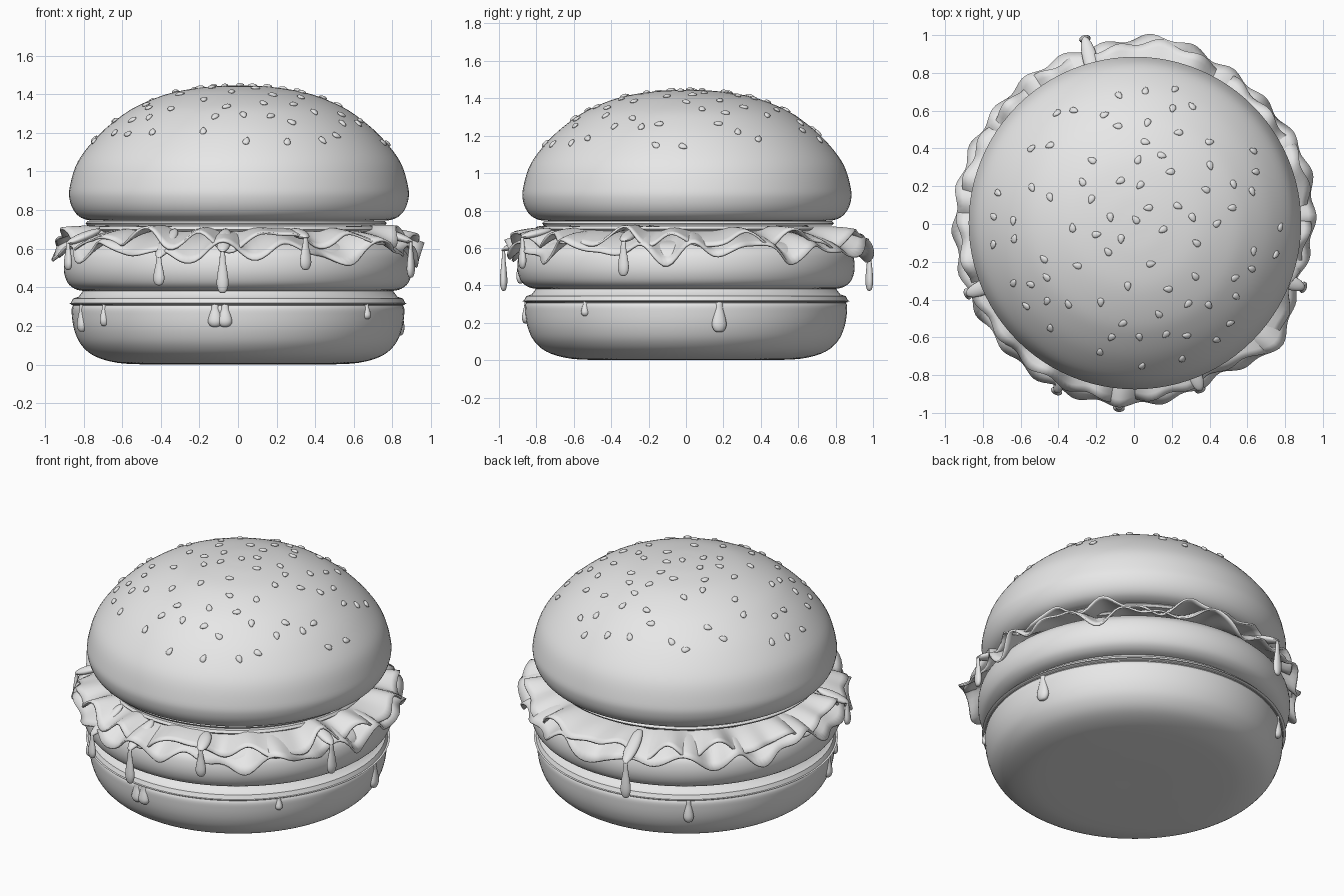
import bpy, bmesh, math, random
from mathutils import Vector, Matrix

if "Cube" in bpy.data.objects:
    bpy.data.objects.remove(bpy.data.objects["Cube"])

random.seed(11)
TAU = math.tau
grey = bpy.data.materials.new("plain grey")
grey.diffuse_color = (0.8, 0.8, 0.8, 1)
grey.use_nodes = True
grey.node_tree.nodes["Principled BSDF"].inputs["Base Color"].default_value = grey.diffuse_color


def finish(name, bm, angle=40):
    """Turn a bmesh into a smooth shaded object."""
    bmesh.ops.recalc_face_normals(bm, faces=bm.faces)
    me = bpy.data.meshes.new(name)
    bm.to_mesh(me)
    bm.free()
    me.materials.append(grey)
    ob = bpy.data.objects.new(name, me)
    bpy.context.collection.objects.link(ob)
    bpy.ops.object.select_all(action='DESELECT')
    ob.select_set(True)
    bpy.context.view_layer.objects.active = ob
    bpy.ops.object.shade_smooth_by_angle(angle=math.radians(angle))
    return ob


def spline(pts, steps=5):
    """Smooth curve through profile points."""
    p = [pts[0]] + list(pts) + [pts[-1]]
    out = []
    for i in range(1, len(p) - 2):
        a, b, c, d = (Vector(q) for q in p[i - 1:i + 3])
        for k in range(steps):
            t = k / steps
            out.append(0.5 * (2 * b + (c - a) * t + (2 * a - 5 * b + 4 * c - d) * t * t
                              + (3 * b - a - 3 * c + d) * t ** 3))
    out.append(Vector(pts[-1]))
    return out


def lathe(name, pts, center=(0, 0), seg=96, smooth=True):
    """Solid of revolution from (radius, height) points, starting and ending on the axis."""
    prof = spline(pts) if smooth else [Vector(q) for q in pts]
    bm = bmesh.new()
    cx, cy = center
    low = bm.verts.new((cx, cy, prof[0][1]))
    top = bm.verts.new((cx, cy, prof[-1][1]))
    rings = [[bm.verts.new((cx + r * math.cos(TAU * j / seg), cy + r * math.sin(TAU * j / seg), z))
              for j in range(seg)] for r, z in prof[1:-1]]
    for j in range(seg):
        k = (j + 1) % seg
        bm.faces.new((low, rings[0][k], rings[0][j]))
        bm.faces.new((top, rings[-1][j], rings[-1][k]))
        for a, b in zip(rings, rings[1:]):
            bm.faces.new((a[j], a[k], b[k], b[j]))
    return finish(name, bm)


# Buns, sauce layer, patty and thin slices
lathe("bottom_bun", [(0, 0), (0.3, 0.0), (0.52, 0.002), (0.64, 0.012), (0.745, 0.045), (0.81, 0.1),
                     (0.845, 0.17), (0.86, 0.25), (0.855, 0.305), (0.8, 0.32), (0, 0.32)])
lathe("lower_sauce_layer", [(0, 0.308), (0.862, 0.308), (0.866, 0.318), (0.855, 0.342),
                            (0.825, 0.352), (0.8, 0.385), (0, 0.385)], smooth=False)
lathe("patty", [(0, 0.38), (0.6, 0.38), (0.79, 0.38), (0.865, 0.405), (0.897, 0.46), (0.9, 0.53),
                (0.875, 0.59), (0.8, 0.635), (0.6, 0.65), (0, 0.65)])
lathe("lower_slice", [(0, 0.69), (0.75, 0.69), (0.76, 0.7), (0.75, 0.715), (0, 0.715)],
      (0.01, -0.02), smooth=False)
lathe("upper_slice", [(0, 0.72), (0.77, 0.72), (0.78, 0.732), (0.77, 0.743), (0, 0.743)],
      (-0.01, 0.01), smooth=False)
dome = [(0, 0.748), (0.5, 0.748), (0.73, 0.745), (0.805, 0.755), (0.85, 0.79), (0.876, 0.85),
        (0.876, 0.92), (0.835, 1.05), (0.735, 1.18), (0.62, 1.28), (0.51, 1.347), (0.35, 1.407),
        (0.18, 1.436), (0.06, 1.444), (0, 1.445)]
lathe("top_bun", dome, (0.005, 0.005))

# Lettuce: ruffled rings with an uneven rim, every 20 degrees
rim = [0.95, 0.97, 0.95, 0.96, 1.0, 0.96, 0.96, 0.95, 0.95,
       0.95, 0.95, 0.95, 0.96, 0.96, 0.95, 0.92, 1.0, 0.92]


def rim_radius(a):
    f = a / TAU * 18
    i = int(f) % 18
    t = f - int(f)
    t = t * t * (3 - 2 * t)
    return rim[i] * (1 - t) + rim[(i + 1) % 18] * t


def lettuce(name, scale, base, drop, amp, phase):
    seg, n, inner = 240, 12, 0.5
    bm = bmesh.new()
    rings = []
    for i in range(n + 1):
        t = i / n
        ring = []
        for j in range(seg):
            a = TAU * j / seg
            wave = (0.6 * math.sin(15 * a + phase + 1.2 * math.sin(3 * a))
                    + 0.3 * math.sin(23 * a + 2 * phase + math.sin(2 * a))
                    + 0.3 * math.sin(7 * a - phase))
            r = inner + (rim_radius(a) * scale - inner) * t
            r += 0.014 * t ** 3 * math.sin(26 * a + phase)
            z = base - drop * t ** 3.2 + amp * t ** 2.2 * wave
            ring.append(bm.verts.new((r * math.cos(a), r * math.sin(a), z)))
        rings.append(ring)
    for p, q in zip(rings, rings[1:]):
        for j in range(seg):
            k = (j + 1) % seg
            bm.faces.new((p[j], q[j], q[k], p[k]))
    ob = finish(name, bm, 60)
    mod = ob.modifiers.new("thickness", 'SOLIDIFY')
    mod.thickness = 0.012
    mod.offset = 0


lettuce("lower_lettuce", 1.0, 0.685, 0.105, 0.065, 0.6)
lettuce("upper_lettuce", 0.975, 0.705, 0.06, 0.06, 2.3)


# Teardrop shaped drips, flattened against the side they hang on
def drip(name, x, y, bottom, top, width, depth):
    bm = bmesh.new()
    h = top - bottom
    prof = spline([(0, 0), (0.3, 0.03), (0.5, 0.2), (0.42, 0.45), (0.27, 0.7), (0.2, 0.9), (0, 1)], 3)
    seg = 16
    rot = Matrix.Rotation(math.atan2(y, x), 4, 'Z')
    rings = []
    for r, t in prof:
        rings.append([bm.verts.new(rot @ Vector((r * depth * math.cos(TAU * j / seg),
                                                 r * width * math.sin(TAU * j / seg), h * t))
                                   + Vector((x, y, bottom))) for j in range(seg)])
    for p, q in zip(rings, rings[1:]):
        for j in range(seg):
            k = (j + 1) % seg
            bm.faces.new((p[j], p[k], q[k], q[j]))
    bmesh.ops.remove_doubles(bm, verts=bm.verts, dist=0.0003)
    finish(name, bm)


# Streak of sauce running outward over the lettuce
def streak(name, x, y, z):
    d = Vector((x, y, 0)).normalized()
    start, end = d * 0.78 + Vector((0, 0, 0.695)), Vector((x, y, z))
    bm = bmesh.new()
    rot = (end - start).to_track_quat('X', 'Z').to_matrix().to_4x4()
    size = Matrix.Diagonal(((end - start).length * 0.56, 0.04, 0.022, 1))
    bmesh.ops.create_uvsphere(bm, u_segments=16, v_segments=10, radius=1,
                              matrix=Matrix.Translation((start + end) / 2) @ rot @ size)
    finish(name, bm)


for i, (x, y, lo, hi) in enumerate([(-0.41, -0.885, 0.41, 0.57), (-0.08, -0.975, 0.37, 0.6),
                                    (0.35, -0.875, 0.49, 0.67), (0.895, -0.335, 0.45, 0.65),
                                    (-0.26, 0.98, 0.37, 0.61), (-0.88, -0.37, 0.49, 0.64)]):
    drip(f"lettuce_drip_{i}", x, y, lo, hi, 0.062, 0.04)
    streak(f"sauce_streak_{i}", x, y, hi - 0.01)

for i, (deg, lo, w) in enumerate([(199, 0.17, 0.06), (216, 0.2, 0.045), (262, 0.195, 0.075),
                                  (265.5, 0.195, 0.075), (321, 0.235, 0.045), (12, 0.15, 0.08),
                                  (126, 0.17, 0.06)]):
    a = math.radians(deg)
    drip(f"bun_drip_{i}", 0.855 * math.cos(a), 0.855 * math.sin(a), lo, 0.325, w, 0.05)

# Sesame seeds scattered over the dome, lying along its slope
curve = spline(dome[6:])


def dome_height(r):
    for p, q in zip(curve, curve[1:]):
        if q[0] <= r <= p[0]:
            return q[1] + (p[1] - q[1]) * (r - q[0]) / max(p[0] - q[0], 1e-6)
    return 1.445


seeds = []
tries = 0
while len(seeds) < 82 and tries < 5000:
    tries += 1
    r, a = 0.77 * math.sqrt(random.random()), random.random() * TAU
    p = Vector((r * math.cos(a), r * math.sin(a)))
    if all((p - q).length > 0.09 for q in seeds):
        seeds.append(p)
bm = bmesh.new()
for p in seeds:
    r = p.length
    slope = (dome_height(r + 0.02) - dome_height(max(r - 0.02, 0))) / 0.04
    out = p.normalized()
    normal = Vector((-slope * out.x, -slope * out.y, 1)).normalized()
    place = (Matrix.Translation(Vector((p.x + 0.005, p.y + 0.005, dome_height(r))) + normal * 0.003)
             @ normal.to_track_quat('Z', 'Y').to_matrix().to_4x4()
             @ Matrix.Rotation(random.random() * TAU, 4, 'Z')
             @ Matrix.Diagonal((0.025, 0.017, 0.01, 1)))
    new = bmesh.ops.create_uvsphere(bm, u_segments=12, v_segments=8, radius=1)["verts"]
    for v in new:
        v.co.y *= 1 - 0.35 * v.co.x   # narrower at one end
        v.co = place @ v.co
finish("sesame_seeds", bm)
